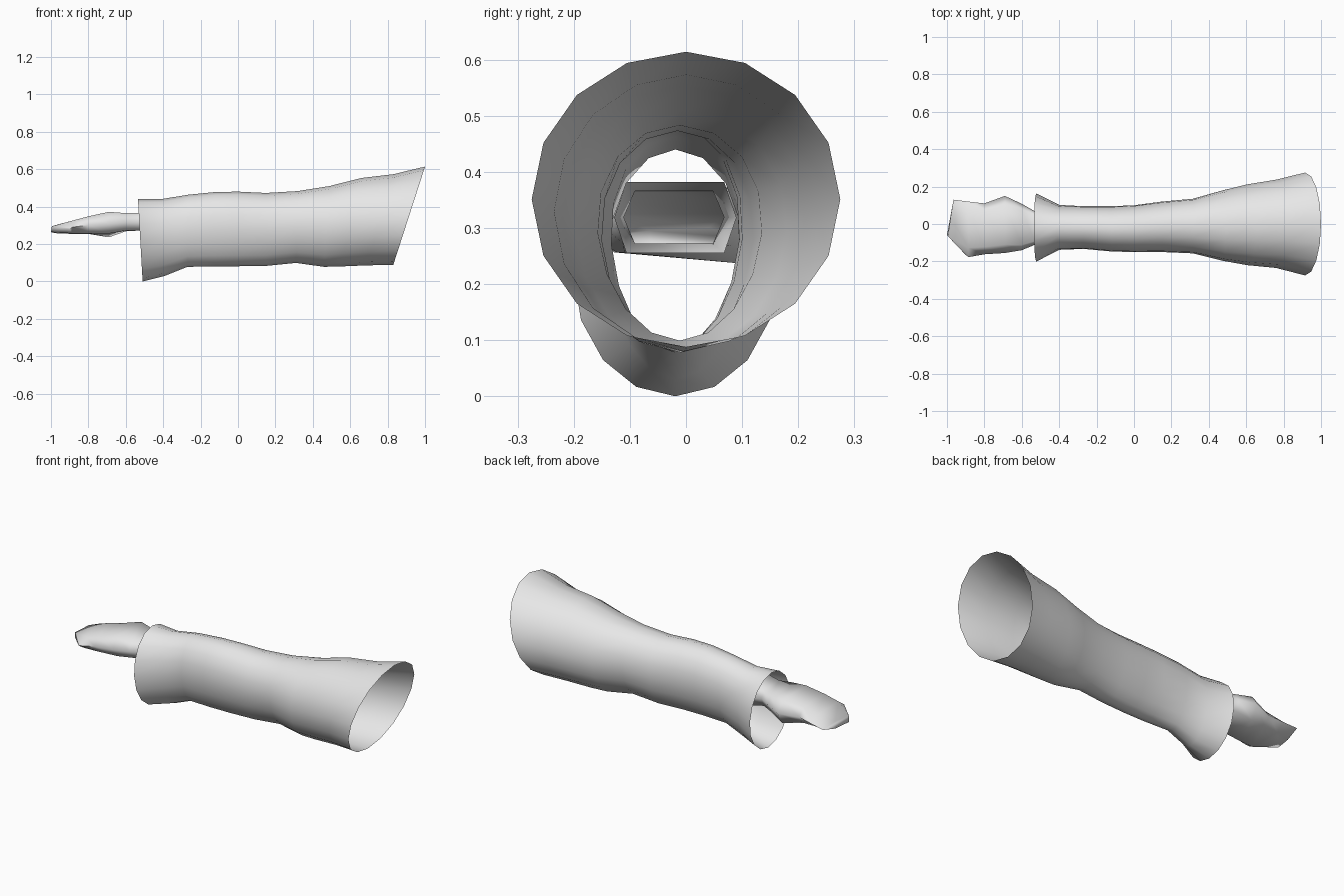
import bpy, bmesh, math

cube = bpy.data.objects.get("Cube")
if cube:
    bpy.data.objects.remove(cube, do_unlink=True)

mat = bpy.data.materials.new("light_grey")
mat.use_nodes = True
GREY = (0.8, 0.8, 0.8, 1)
mat.diffuse_color = GREY
mat.node_tree.nodes["Principled BSDF"].inputs["Base Color"].default_value = GREY


def loft(name, rings, cap_end, angle):
    """Skin a list of equally long rings into an open tube."""
    bm = bmesh.new()
    loops = [[bm.verts.new(p) for p in ring] for ring in rings]
    n = len(loops[0])
    for a, b in zip(loops, loops[1:]):
        for i in range(n):
            j = (i + 1) % n
            bm.faces.new((a[i], a[j], b[j], b[i]))
    if cap_end:
        bm.faces.new(loops[-1])
    bmesh.ops.recalc_face_normals(bm, faces=bm.faces)
    mesh = bpy.data.meshes.new(name)
    bm.to_mesh(mesh)
    bm.free()
    mesh.materials.append(mat)
    obj = bpy.data.objects.new(name, mesh)
    bpy.context.collection.objects.link(obj)
    bpy.ops.object.select_all(action='DESELECT')
    obj.select_set(True)
    bpy.context.view_layer.objects.active = obj
    bpy.ops.object.shade_smooth_by_angle(angle=math.radians(angle))
    return obj


# Sleeve: slanted 16-sided rings
# (x at top, x at bottom, z top, z bottom, y min, y max, egg taper)
SLEEVE = [
    (1.00, 0.83, 0.614, 0.088, -0.275, 0.275, 0),
    (0.83, 0.69, 0.573, 0.086, -0.235, 0.237, 0),
    (0.66, 0.55, 0.553, 0.080, -0.220, 0.212, 0.03),
    (0.49, 0.46, 0.510, 0.078, -0.197, 0.180, 0.06),
    (0.32, 0.31, 0.483, 0.099, -0.157, 0.135, 0.10),
    (0.15, 0.15, 0.473, 0.083, -0.150, 0.120, 0.10),
    (0.00, 0.00, 0.480, 0.081, -0.150, 0.100, 0.12),
    (-0.12, -0.12, 0.478, 0.080, -0.147, 0.095, 0.12),
    (-0.27, -0.27, 0.463, 0.078, -0.133, 0.095, 0.12),
    (-0.41, -0.39, 0.440, 0.030, -0.138, 0.102, 0.06),
    (-0.535, -0.51, 0.440, 0.000, -0.201, 0.163, 0),
]


def sleeve_ring(xt, xb, zt, zb, y0, y1, egg, sides=16):
    ring = []
    for i in range(sides):
        a = 2 * math.pi * i / sides
        s, c = math.sin(a), math.cos(a)
        x = xb + (xt - xb) * (s + 1) / 2
        y = (y0 + y1) / 2 + (y1 - y0) / 2 * c * (1 + egg * s)
        z = (zt + zb) / 2 + (zt - zb) / 2 * s
        ring.append((x, y, z))
    return ring


loft("sleeve", [sleeve_ring(*r) for r in SLEEVE], False, 60)

# Hand: hexagonal rings from the open wrist to the fingertips
# (x, y min, y max, z top, z bottom at -y, z bottom at +y, side inset)
HAND = [
    (-0.42, -0.128, 0.090, 0.382, 0.255, 0.255, 0.022),
    (-0.53, -0.111, 0.068, 0.366, 0.272, 0.272, 0.020),
    (-0.60, -0.140, 0.108, 0.365, 0.272, 0.268, 0.028),
    (-0.69, -0.155, 0.150, 0.372, 0.256, 0.236, 0.045),
    (-0.80, -0.162, 0.110, 0.348, 0.256, 0.254, 0.040),
    (-0.885, -0.177, 0.120, 0.325, 0.256, 0.254, 0.050),
]


def hand_ring(x, y0, y1, zt, zb0, zb1, inset):
    zm = (zt + (zb0 + zb1) / 2) / 2
    return [(x, y0, zm), (x, y0 + inset, zt), (x, y1 - inset, zt),
            (x, y1, zm), (x, y1 - inset, zb1), (x, y0 + inset, zb0)]


# Slanted fingertip ring
TIP = [(-0.90, -0.165, 0.280), (-0.995, -0.065, 0.295), (-0.98, 0.04, 0.300),
       (-0.965, 0.130, 0.280), (-0.98, 0.04, 0.258), (-1.0, -0.060, 0.264)]

loft("hand", [hand_ring(*r) for r in HAND] + [TIP], True, 85)
